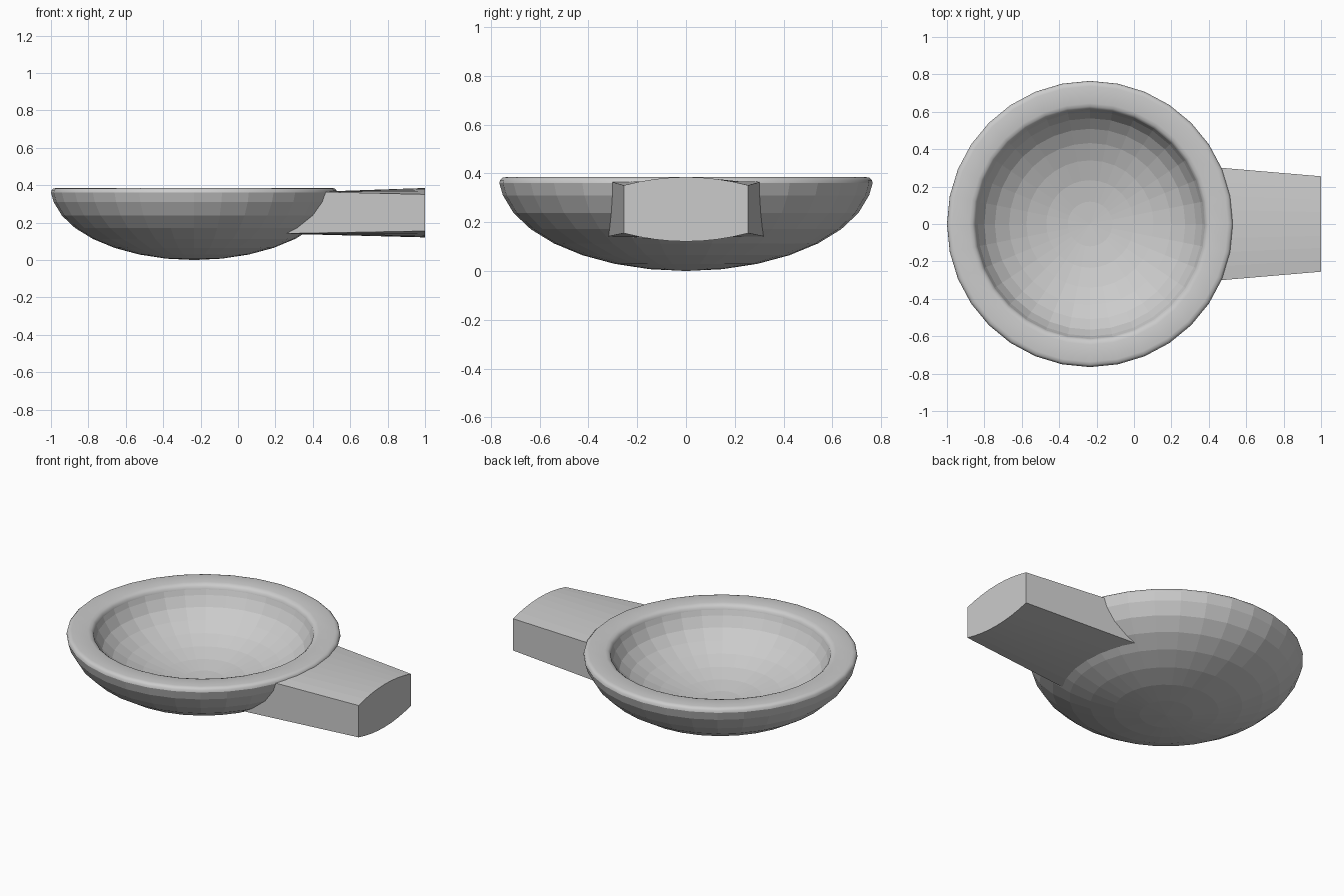
import bpy
import bmesh
from math import sin, cos, pi, radians, sqrt

if "Cube" in bpy.data.objects:
    bpy.data.objects.remove(bpy.data.objects["Cube"])

grey = bpy.data.materials.new("light grey")
grey.use_nodes = True
colour = (0.6, 0.6, 0.6, 1)
grey.diffuse_color = colour
grey.node_tree.nodes["Principled BSDF"].inputs["Base Color"].default_value = colour

CX, TOP = -0.235, 0.385      # bowl axis and rim height
R_OUT, R_IN, RATIO = 0.765, 0.612, 0.5033
SIDES = 32


def finish(bm, name):
    bmesh.ops.recalc_face_normals(bm, faces=bm.faces)
    mesh = bpy.data.meshes.new(name)
    bm.to_mesh(mesh)
    bm.free()
    mesh.materials.append(grey)
    obj = bpy.data.objects.new(name, mesh)
    bpy.context.collection.objects.link(obj)
    return obj


def arc(radius):
    """Quarter ellipse from just below the rim to the pole."""
    return [(radius * cos(k * pi / 16), TOP - radius * RATIO * sin(k * pi / 16))
            for k in range(1, 9)]


# Bowl: outer shell, rounded rim, inner shell
rim = [(0.765, 0.36), (0.762, 0.373), (0.753, 0.382), (0.737, TOP),
       (0.645, TOP), (0.628, 0.38), (0.616, 0.37), (0.612, 0.355)]
profile = arc(R_OUT)[::-1] + rim + arc(R_IN)
bm = bmesh.new()
rings = []
for r, z in profile:
    rings.append([bm.verts.new((CX + r * cos(a), r * sin(a), z))
                  for a in (2 * pi * i / SIDES for i in range(SIDES))])
for low, high in zip(rings, rings[1:]):
    for i in range(SIDES):
        j = (i + 1) % SIDES
        bm.faces.new((low[i], low[j], high[j], high[i]))
bmesh.ops.remove_doubles(bm, verts=bm.verts, dist=0.0005)
for f in bm.faces:
    f.smooth = min(v.co.z for v in f.verts) > 0.35
finish(bm, "bowl")

# Handle: flat section inside the bowl wall, lofted to a bulging end
STEPS = 8
bm = bmesh.new()
start, end = [], []
for side in (1, -1):
    for i in range(STEPS + 1):
        t = side * (1 - 2 * i / STEPS)
        wall = 0.69 if side > 0 else 0.5
        x = CX + sqrt(wall ** 2 - (0.31 * t) ** 2)
        half = 0.255 + 0.085 * (1 - x)
        start.append(bm.verts.new((x, half * t, 0.366 if side > 0 else 0.14)))
        bulge = 0.098 + 0.034 * (1 - t * t)
        end.append(bm.verts.new((1, 0.255 * t, 0.253 + side * bulge)))
count = len(start)
for i in range(count):
    j = (i + 1) % count
    bm.faces.new((start[i], start[j], end[j], end[i]))
bm.faces.new(end)
for i in range(STEPS):
    bm.faces.new((start[i], start[i + 1], start[count - 2 - i], start[count - 1 - i]))
finish(bm, "handle")
